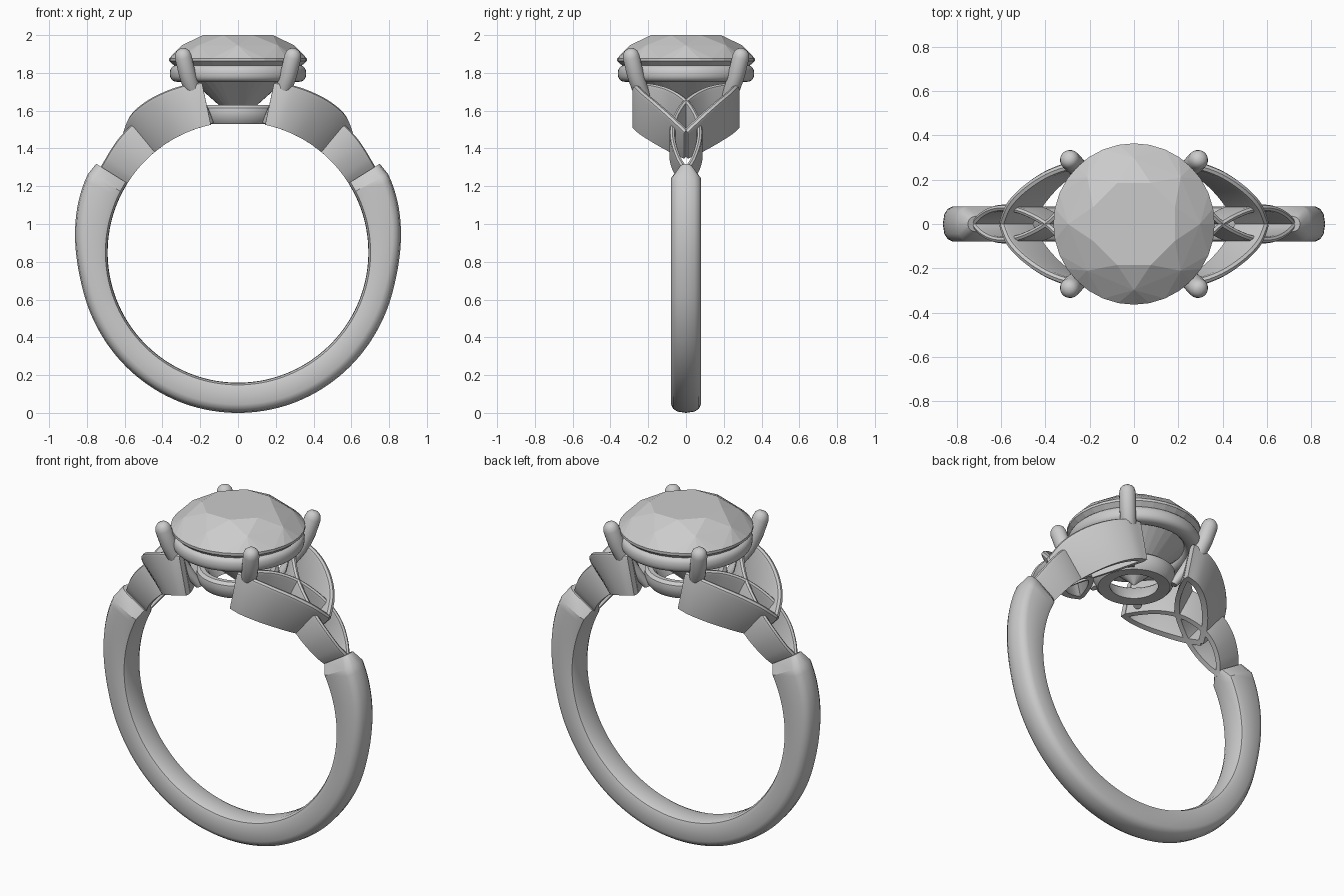
import bpy, bmesh, math
from mathutils import Vector

if "Cube" in bpy.data.objects:
    bpy.data.objects.remove(bpy.data.objects["Cube"])

CZ = 0.85      # centre height of the finger hole
RIN = 0.69     # finger hole radius


def polar(deg, r, y):
    a = math.radians(deg)
    return Vector((r * math.sin(a), y, CZ + r * math.cos(a)))


def finish(name, bm, mirror=(False, False), smooth=True):
    bmesh.ops.recalc_face_normals(bm, faces=bm.faces)
    me = bpy.data.meshes.new(name)
    bm.to_mesh(me)
    bm.free()
    ob = bpy.data.objects.new(name, me)
    bpy.context.collection.objects.link(ob)
    if smooth:
        bpy.ops.object.select_all(action='DESELECT')
        ob.select_set(True)
        bpy.context.view_layer.objects.active = ob
        bpy.ops.object.shade_smooth_by_angle(angle=math.radians(35))
    if any(mirror):
        m = ob.modifiers.new("Mirror", 'MIRROR')
        m.use_axis = (mirror[0], mirror[1], False)
        m.use_mirror_merge = False
    return ob


def loft(name, rings, loop=False, **kw):
    """Skin a list of equal-length point rings; cap the ends unless looped."""
    bm = bmesh.new()
    vs = [[bm.verts.new(p) for p in ring] for ring in rings]
    n = len(vs[0])
    pairs = list(zip(vs, vs[1:])) + ([(vs[-1], vs[0])] if loop else [])
    for a, b in pairs:
        for i in range(n):
            j = (i + 1) % n
            bm.faces.new((a[i], a[j], b[j], b[i]))
    if not loop:
        bm.faces.new(vs[0])
        bm.faces.new(vs[-1])
    return finish(name, bm, **kw)


def spline(pts, steps=8):
    """Catmull-Rom interpolation through the control points."""
    p = [Vector(q) for q in pts]
    p = [2 * p[0] - p[1]] + p + [2 * p[-1] - p[-2]]
    out = []
    for i in range(1, len(p) - 2):
        a, b, c, d = p[i - 1:i + 3]
        for k in range(steps):
            t = k / steps
            out.append(0.5 * (2 * b + (c - a) * t + (2 * a - 5 * b + 4 * c - d) * t * t
                              + (3 * b - a - 3 * c + d) * t ** 3))
    return out + [p[-2]]


def ribbon(name, pts, thick, mirror):
    """Upright band standing radially on the finger hole; pts = (degrees, y, top radius)."""
    path = spline(pts)
    rings = []
    for i, q in enumerate(path):
        t = path[min(i + 1, len(path) - 1)] - path[max(i - 1, 0)]
        tx, ty = math.radians(t.x) * 0.8, t.y
        ln = math.hypot(tx, ty)
        nx, ny = -ty / ln, tx / ln
        ring = []
        for side, drop in ((-1, None), (-1, .02), (-.75, .006), (0, 0), (.75, .006), (1, .02), (1, None)):
            r = RIN if drop is None else q.z - drop
            off = side * thick / 2
            ring.append(polar(q.x + math.degrees(nx * off / 0.8), r, q.y + ny * off))
        rings.append(ring)
    return loft(name, rings, mirror=mirror)


def lathe(name, profile, n=64):
    rings = [[Vector((r * math.cos(2 * math.pi * i / n), r * math.sin(2 * math.pi * i / n), z))
              for r, z in profile] for i in range(n)]
    return loft(name, rings, loop=True)


# Shank: domed section, growing thicker toward the shoulders, chamfered ends
def shank_ring(deg, w=1.0, drop=0.0):
    d = min(deg, 360 - deg)
    k = max(0.0, min(1.0, (105 - d) / 46))
    ro = 0.845 + 0.052 * k * k * (3 - 2 * k) - drop
    if d > 120:
        ro += 0.005 * min(1, (d - 120) / 40)
    sec = [(-.05, RIN + .002), (-.072, RIN + .012), (-.08, RIN + .035), (-.079, ro - .045), (-.068, ro - .022),
           (-.045, ro - .007), (0, ro)]
    sec += [(-y, r) for y, r in reversed(sec[:-1])] + [(0, RIN)]
    return [polar(deg, r, y * w) for y, r in sec]


rings = [shank_ring(58, .45, .012)]
rings += [shank_ring(62.5 + 235 * i / 96) for i in range(97)]
rings += [shank_ring(302, .45, .012)]
loft("shank", rings)

# Woven shoulders: broad outer arc plus two crossing inner strands per side
ribbon("outer_shoulder_arc",
       [(12, .265, .92), (18, .262, .93), (25, .225, .935), (32, .16, .935), (38, .085, .922), (43, 0, .885)],
       .036, (True, True))
ribbon("inner_shoulder_strand",
       [(59, 0, .855), (54, .04, .86), (47, .068, .872), (40, .07, .88), (33, .045, .89), (26, -.005, .905),
        (20, -.085, .92), (16, -.17, .925), (13, -.25, .92)],
       .03, (True, True))

# Prongs: tapered foot, straight claw, domed tip
stations = [(.15, 1.535, .022), (.195, 1.62, .032), (.247, 1.725, .043), (.27, 1.80, .045), (.29, 1.885, .045),
            (.295, 1.908, .039), (.298, 1.922, .026), (.299, 1.928, .01)]
axis = Vector((.04, .04, .16)).normalized()
u = Vector((1, -1, 0)).normalized()
v = axis.cross(u)
loft("prong", [[Vector((p, p, z)) + r * (u * math.cos(math.pi * i / 10) + v * math.sin(math.pi * i / 10))
                for i in range(20)] for p, z, r in stations], mirror=(True, True))


# Setting rings
def rounded(rc, hw, zc, hh, e=0.6, n=20):
    """Superellipse cross-section for a ring."""
    out = []
    for i in range(n):
        a = 2 * math.pi * i / n
        c, s = math.cos(a), math.sin(a)
        out.append((rc + hw * math.copysign(abs(c) ** e, c), zc + hh * math.copysign(abs(s) ** e, s)))
    return out


lathe("upper_setting_ring", rounded(.315, .046, 1.797, .045, .8))
lathe("lower_setting_ring", [(.13, 1.535), (.195, 1.53), (.212, 1.55), (.225, 1.59), (.222, 1.615),
                             (.205, 1.63), (.18, 1.63), (.163, 1.615)])

# Faceted round stone: crown and pavilion facets come from the convex hull
bm = bmesh.new()
for n, r, z, turn in ((8, .20, 2.0, .5), (8, .298, 1.946, 0), (32, .364, 1.877, 0), (32, .364, 1.862, 0),
                      (8, .085, 1.614, .5), (1, 0, 1.54, 0)):
    for i in range(n):
        a = 2 * math.pi * (i + turn) / n
        bm.verts.new((r * math.cos(a), r * math.sin(a), z))
bmesh.ops.convex_hull(bm, input=bm.verts)
bmesh.ops.dissolve_limit(bm, angle_limit=math.radians(1), verts=bm.verts, edges=bm.edges)
finish("stone", bm, smooth=False)
